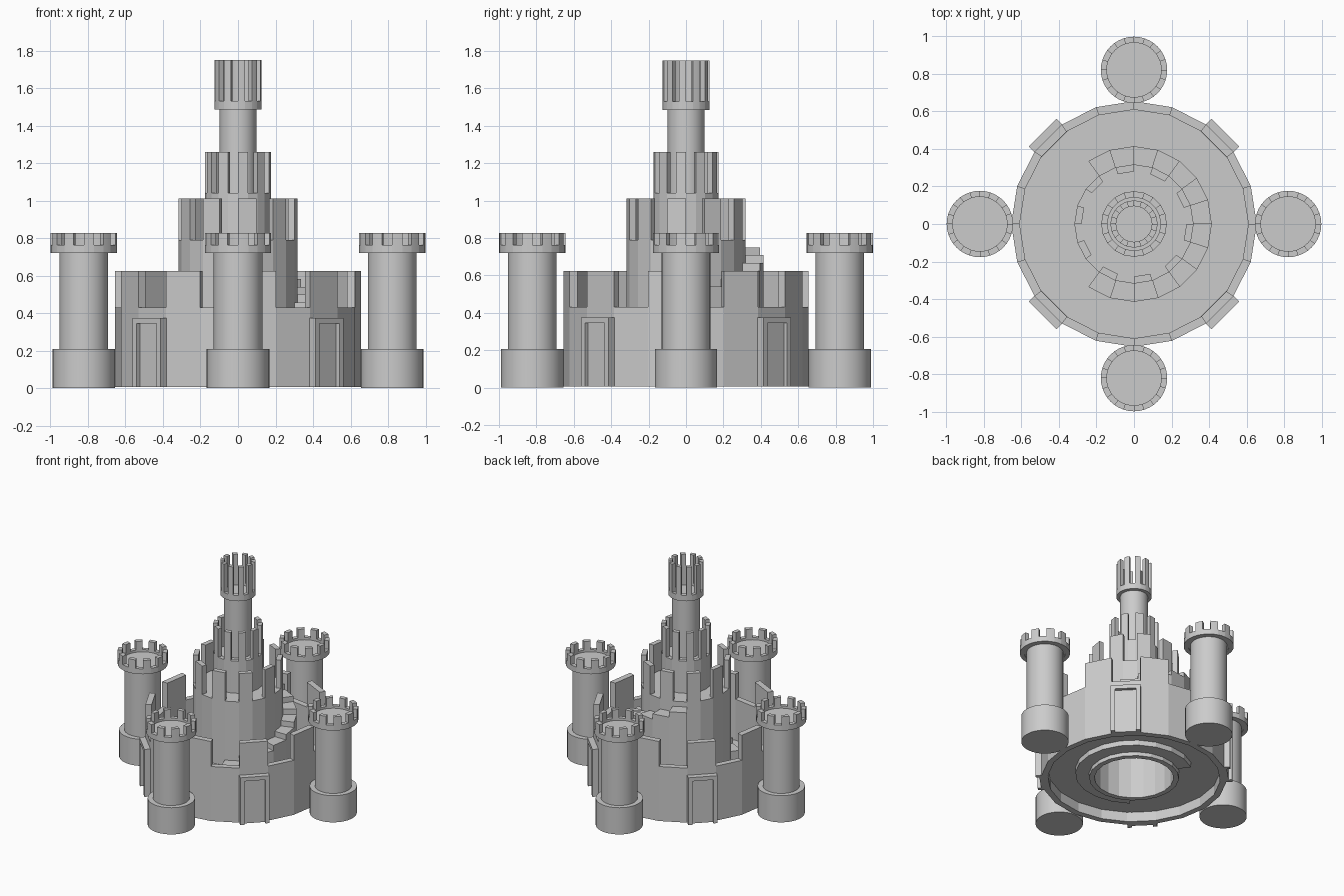
import bpy, bmesh
from math import sin, cos, pi, radians
from mathutils import Matrix

if "Cube" in bpy.data.objects:
    bpy.data.objects.remove(bpy.data.objects["Cube"])

N = 20


def finish(name, bm):
    bmesh.ops.remove_doubles(bm, verts=bm.verts, dist=1e-5)
    me = bpy.data.meshes.new(name)
    bm.to_mesh(me)
    bm.free()
    ob = bpy.data.objects.new(name, me)
    bpy.context.collection.objects.link(ob)
    return ob


def ring(name, r0, r1, z0, heights, center=(0, 0)):
    """Hollow ring whose segments each have their own top height (None = missing)."""
    bm = bmesh.new()
    n = len(heights)
    cx, cy = center

    def p(i, r, z):
        a = 2 * pi * i / n
        return bm.verts.new((cx + r * cos(a), cy + r * sin(a), z))

    def face(*pts):
        bm.faces.new([p(*q) for q in pts])

    for i, h in enumerate(heights):
        j = i + 1
        if h is not None:
            face((i, r0, h), (i, r1, h), (j, r1, h), (j, r0, h))
            face((i, r0, z0), (j, r0, z0), (j, r1, z0), (i, r1, z0))
            face((i, r1, z0), (j, r1, z0), (j, r1, h), (i, r1, h))
            face((i, r0, z0), (i, r0, h), (j, r0, h), (j, r0, z0))
        # side face where neighbouring segments differ in height
        a = z0 if h is None else h
        b = heights[(i + 1) % n]
        b = z0 if b is None else b
        if a > b:
            face((j, r0, b), (j, r0, a), (j, r1, a), (j, r1, b))
        elif b > a:
            face((j, r0, a), (j, r1, a), (j, r1, b), (j, r0, b))
    return finish(name, bm)


def crenels(low, high, n=N, group=1):
    return [high if (i // group) % 2 else low for i in range(n)]


def drum(name, r, z0, z1, center=(0, 0), n=N):
    bm = bmesh.new()
    bmesh.ops.create_cone(bm, cap_ends=True, segments=n, radius1=r, radius2=r,
                          depth=z1 - z0,
                          matrix=Matrix.Translation((center[0], center[1], (z0 + z1) / 2))
                          @ Matrix.Rotation(pi / 2, 4, 'Z'))
    return finish(name, bm)


def smooth(ob):
    for o in bpy.context.selected_objects:
        o.select_set(False)
    ob.select_set(True)
    bpy.context.view_layer.objects.active = ob
    bpy.ops.object.shade_smooth_by_angle(angle=radians(25))


# Curtain wall and courtyard floor
ring("curtain_wall", 0.61, 0.655, 0.005, crenels(0.43, 0.625))
ring("courtyard_floor", 0.30, 0.63, 0.08, [0.11] * N)

# Keep with battlements and roof
ring("keep_wall", 0.28, 0.318, 0.01, crenels(0.79, 1.01))
drum("keep_roof", 0.29, 0.75, 0.79)

# Staircase winding round the keep, falling clockwise from 126 to -126 degrees
steps = [None] * N
for k in range(14):
    steps[(6 - k) % N] = 0.75 - 0.042 * k
ring("stairs", 0.31, 0.415, 0.04, steps)

# Middle tower
drum("middle_tower", 0.16, 0.77, 1.03)
ring("middle_battlement", 0.142, 0.175, 0.79, crenels(1.04, 1.26))

# Top turret
smooth(drum("top_turret", 0.098, 1.0, 1.51, n=40))
smooth(ring("top_battlement", 0.095, 0.125, 1.485, crenels(1.53, 1.75, 40, 2)))

# Four outer towers
for name, c in (("right", (0.822, 0)), ("back", (0, 0.822)),
                ("left", (-0.822, 0)), ("front", (0, -0.822))):
    smooth(drum(name + "_tower_base", 0.167, 0, 0.208, c, 40))
    smooth(drum(name + "_tower_shaft", 0.13, 0.2, 0.74, c, 40))
    drum(name + "_tower_floor", 0.15, 0.725, 0.745, c, 40)
    smooth(ring(name + "_tower_battlement", 0.145, 0.177, 0.72,
                crenels(0.762, 0.828, 40, 2), c))

# Gates on the diagonals: posts, lintel and recessed door
gate_parts = {
    # radial range, tangential range, height range
    "gate_post_a": (0.60, 0.69, -0.105, -0.075, 0.005, 0.375),
    "gate_post_b": (0.60, 0.69, 0.075, 0.105, 0.005, 0.375),
    "gate_lintel": (0.60, 0.69, -0.075, 0.075, 0.345, 0.375),
    "gate_door": (0.62, 0.665, -0.075, 0.075, 0.005, 0.345),
}
for q in range(4):
    turn = Matrix.Rotation(pi / 4 + q * pi / 2, 4, 'Z')
    for name, (x0, x1, y0, y1, z0, z1) in gate_parts.items():
        bm = bmesh.new()
        mat = (turn @ Matrix.Translation(((x0 + x1) / 2, (y0 + y1) / 2, (z0 + z1) / 2))
               @ Matrix.Diagonal((x1 - x0, y1 - y0, z1 - z0, 1)))
        bmesh.ops.create_cube(bm, size=1, matrix=mat)
        finish(f"{name}_{q + 1}", bm)
